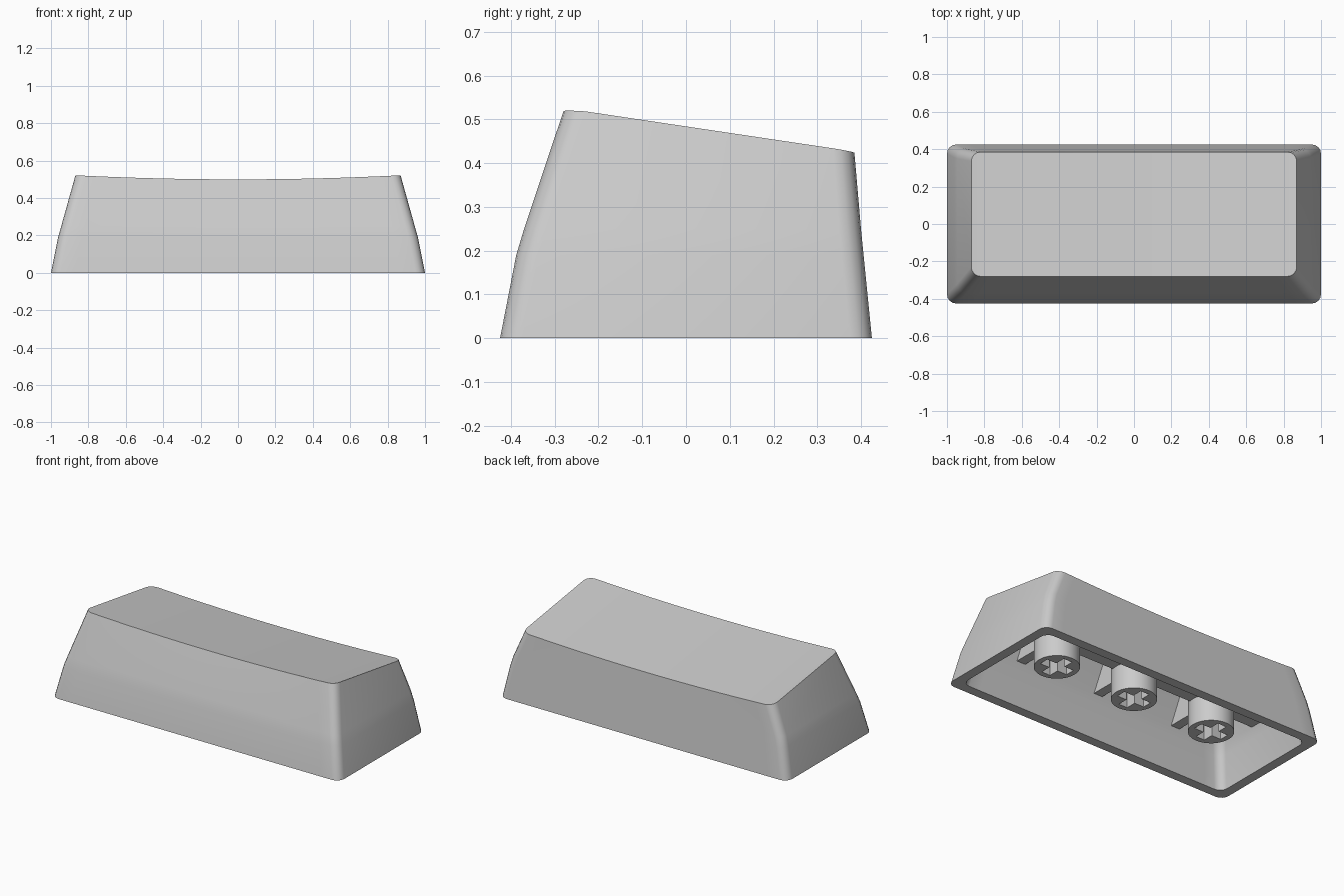
import bpy, bmesh
from math import sin, cos, pi

if "Cube" in bpy.data.objects:
    bpy.data.objects.remove(bpy.data.objects["Cube"])

WALL = 0.06
# outer side profile: z, half width, front y, back y, corner radius
LEVELS = [(0.0, 1.0, -0.425, 0.425, 0.05),
          (0.19, 0.962, -0.388, 0.406, 0.05),
          (0.25, 0.945, -0.370, 0.400, 0.05),
          (None, 0.87, -0.28, 0.385, 0.05)]


def top_z(x, y):
    """Sloped top, dished across x, easing off at the front edge."""
    return 0.486 - 0.155 * y - 0.022 * (1 - (x / 0.87) ** 2) - 0.4 * max(0, -0.14 - y) ** 2


def finish(obj, smooth=True):
    bpy.ops.object.select_all(action='DESELECT')
    obj.select_set(True)
    bpy.context.view_layer.objects.active = obj
    if smooth:
        bpy.ops.object.shade_smooth_by_angle(angle=0.6)


def to_object(bm, name, smooth=True):
    bmesh.ops.recalc_face_normals(bm, faces=bm.faces)
    me = bpy.data.meshes.new(name)
    bm.to_mesh(me)
    bm.free()
    obj = bpy.data.objects.new(name, me)
    bpy.context.collection.objects.link(obj)
    finish(obj, smooth)
    return obj


def ring(bm, level, inset=0.0, drop=0.0, arc=4, cuts=24):
    """Rounded rectangle: front row left to right, back row right to left."""
    z, hx, yf, yb, r = level
    hx, yf, yb = hx - inset, yf + inset, yb - inset
    half = [(-hx + r - r * cos(a), r - r * sin(a))
            for a in [pi / 2 * i / arc for i in range(arc + 1)]]
    inner = hx - r
    flat = [(-inner + 2 * inner * i / cuts, 0.0) for i in range(1, cuts)]
    row = half + flat + [(-x, d) for x, d in reversed(half)]
    pts = [(x, yf + d) for x, d in row] + [(x, yb - d) for x, d in reversed(row)]
    return [bm.verts.new((x, y, top_z(x, y) - drop if z is None else z)) for x, y in pts]


def bridge(bm, a, b):
    n = len(a)
    for i in range(n):
        j = (i + 1) % n
        bm.faces.new((a[i], a[j], b[j], b[i]))


def cap(bm, r):
    n = len(r)
    for i in range(n // 2 - 1):
        bm.faces.new((r[i], r[i + 1], r[n - 2 - i], r[n - 1 - i]))


# hollow cap shell: outside, rim and cavity in one mesh
bm = bmesh.new()
outer = [ring(bm, l) for l in LEVELS]
cavity = [ring(bm, l, WALL, 0.07) for l in LEVELS]
for rings in (outer, cavity):
    for a, b in zip(rings, rings[1:]):
        bridge(bm, a, b)
    cap(bm, rings[-1])
bridge(bm, outer[0], cavity[0])
to_object(bm, "cap_shell")


def rib(name, low, high):
    """Bar from a bottom rectangle to a top one: x0, x1, y0, y1, z at y0, z at y1."""
    bm = bmesh.new()
    loops = []
    for x0, x1, y0, y1, z0, z1 in (low, high):
        loops.append([bm.verts.new(p) for p in
                      ((x0, y0, z0), (x1, y0, z0), (x1, y1, z1), (x0, y1, z1))])
    bridge(bm, *loops)
    for l in loops:
        bm.faces.new(l)
    return to_object(bm, name, False)


# long rib under the top
rib("long_rib", (-0.9, 0.9, -0.035, 0.035, 0.25, 0.25),
    (-0.86, 0.86, -0.035, 0.035, 0.43, 0.43))


def stem(name, x):
    """Round post with a cross-shaped socket."""
    bpy.ops.mesh.primitive_cylinder_add(vertices=40, radius=0.129, depth=0.335,
                                        location=(x, 0, 0.085 + 0.335 / 2))
    post = bpy.context.object
    post.name = name
    a, b = 0.095, 0.03
    quarter = [(a, -b), (a, b), (b, b)]
    bm = bmesh.new()
    pts = []
    for k in range(4):
        c, s = round(cos(k * pi / 2)), round(sin(k * pi / 2))
        pts += [(c * px - s * py, s * px + c * py) for px, py in quarter]
    lo = [bm.verts.new((x + px, py, 0.0)) for px, py in pts]
    hi = [bm.verts.new((x + px, py, 0.265)) for px, py in pts]
    bridge(bm, lo, hi)
    bm.faces.new(lo)
    bm.faces.new(hi)
    cutter = to_object(bm, name + "_socket_cutter", False)
    mod = post.modifiers.new("socket", 'BOOLEAN')
    mod.operation, mod.object, mod.solver = 'DIFFERENCE', cutter, 'EXACT'
    finish(post, False)
    bpy.ops.object.modifier_apply(modifier="socket")
    bpy.data.objects.remove(cutter)
    finish(post)


# three stems, each with cross ribs to the front and back walls
for label, x in (("left", -0.56), ("middle", 0.0), ("right", 0.56)):
    stem(label + "_stem", x)
    w = 0.03
    rib(label + "_front_rib", (x - w, x + w, -0.335, -0.11, 0.25, 0.25),
        (x - w, x + w, -0.26, -0.11, 0.46, 0.44))
    rib(label + "_back_rib", (x - w, x + w, 0.11, 0.365, 0.25, 0.25),
        (x - w, x + w, 0.11, 0.35, 0.415, 0.375))
